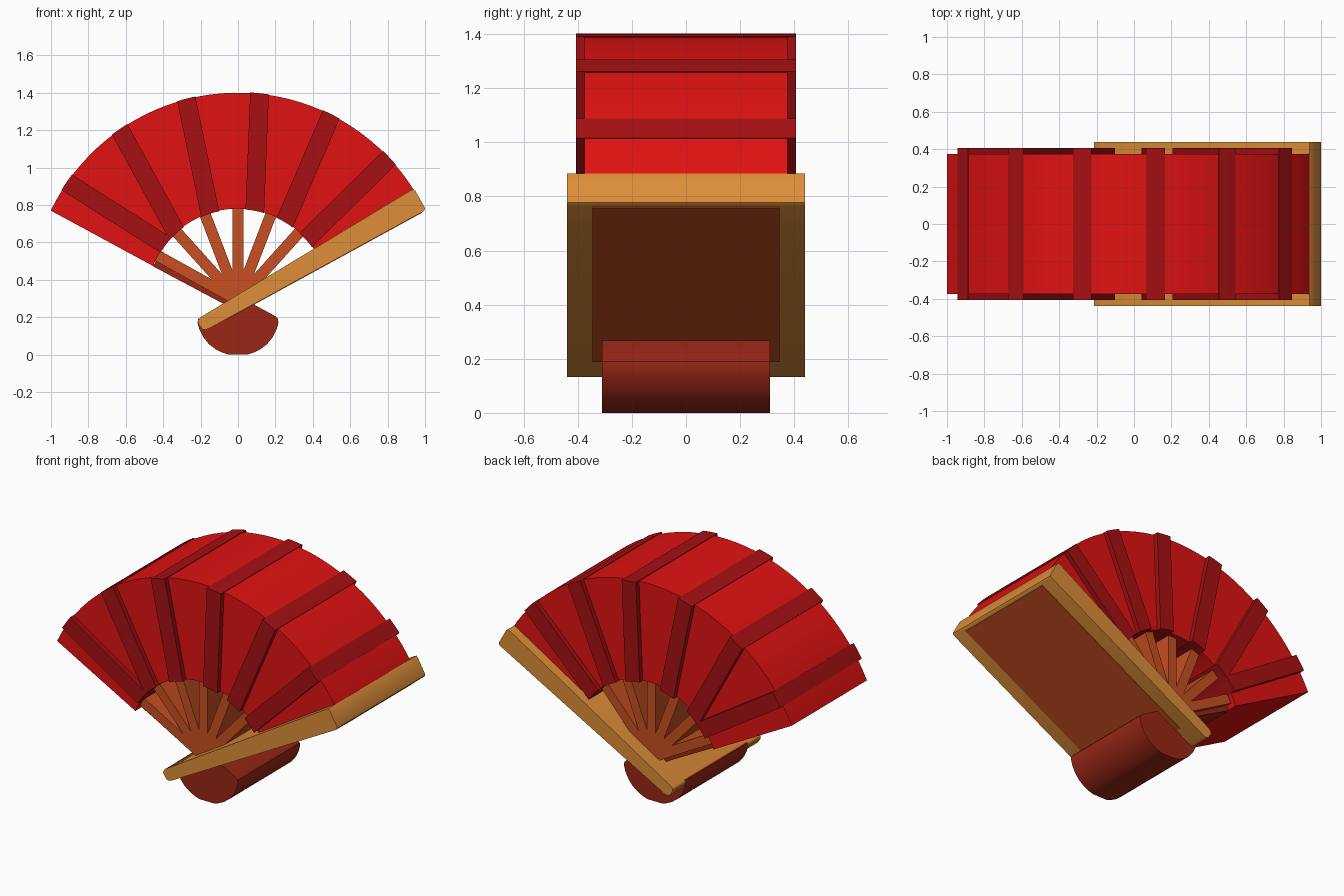
import bpy, bmesh
from math import sin, cos, radians, hypot

if "Cube" in bpy.data.objects:
    bpy.data.objects.remove(bpy.data.objects["Cube"])

CZ = 0.29            # height of the fan's arc centre
R_IN, R_OUT = 0.49, 1.11


def material(name, rgb):
    m = bpy.data.materials.new(name)
    m.diffuse_color = (*rgb, 1)
    m.use_nodes = True
    m.node_tree.nodes["Principled BSDF"].inputs["Base Color"].default_value = m.diffuse_color
    return m


RED = material("red", (0.75, 0.006, 0.006))
DARK_RED = material("dark_red", (0.38, 0.005, 0.006))
TAN = material("tan", (0.73, 0.27, 0.04))
BROWN = material("brown", (0.32, 0.02, 0.008))
ORANGE = material("orange_brown", (0.57, 0.08, 0.015))


def prism(name, profile, half_depth, mat):
    """Extrude a profile of (x, z) points to both sides of y = 0."""
    bm = bmesh.new()
    face = bm.faces.new([bm.verts.new((x, -half_depth, z)) for x, z in profile])
    ext = bmesh.ops.extrude_face_region(bm, geom=[face])
    verts = [v for v in ext["geom"] if isinstance(v, bmesh.types.BMVert)]
    bmesh.ops.translate(bm, verts=verts, vec=(0, 2 * half_depth, 0))
    bmesh.ops.recalc_face_normals(bm, faces=bm.faces)
    mesh = bpy.data.meshes.new(name)
    bm.to_mesh(mesh)
    bm.free()
    mesh.materials.append(mat)
    ob = bpy.data.objects.new(name, mesh)
    bpy.context.collection.objects.link(ob)
    bpy.ops.object.select_all(action='DESELECT')
    ob.select_set(True)
    bpy.context.view_layer.objects.active = ob
    bpy.ops.object.shade_smooth_by_angle(angle=radians(30))
    return ob


def polar(r, deg):
    return r * cos(radians(deg)), CZ + r * sin(radians(deg))


def arc(r, a, b, n=40):
    return [polar(r, a + (b - a) * i / n) for i in range(n + 1)]


# Red fan leaf
prism("fan_leaf", arc(R_OUT, 28, 154.4) + arc(R_IN, 158, 28), 0.375, RED)

# Dark fold strips: outer centre, inner centre
folds = [(-0.917, 0.922, -0.388, 0.586), (-0.633, 1.205, -0.332, 0.655),
         (-0.275, 1.360, -0.147, 0.743), (0.115, 1.393, 0.090, 0.772),
         (0.497, 1.280, 0.249, 0.703), (0.808, 1.050, 0.365, 0.615)]
for i, (ox, oz, ix, iz) in enumerate(folds):
    dx, dz = ox - ix, oz - iz
    length = hypot(dx, dz)
    dx, dz = dx / length, dz / length

    def on_arc(t, r):
        # point of the strip's long line, offset sideways by t, at radius r
        px, pz = ix - dz * t, iz + dx * t - CZ
        b = px * dx + pz * dz
        s = -b + (b * b - px * px - pz * pz + r * r) ** 0.5
        return px + dx * s, pz + dz * s + CZ

    offs = [-0.05, -0.025, 0, 0.025, 0.05]
    prism(f"fold_strip_{i + 1}",
          [on_arc(t, R_OUT + 0.003) for t in offs]
          + [on_arc(t, R_IN - 0.003) for t in reversed(offs)], 0.406, DARK_RED)

# Thin sticks radiating from the pivot
for i, a in enumerate((28, 48, 69, 90, 111, 132, 151)):
    c, s = cos(radians(a)), sin(radians(a))
    prism(f"stick_{i + 1}",
          [(r * c - w * s, CZ + r * s + w * c)
           for r, w in ((-0.02, -0.03), (0.52, -0.03), (0.52, 0.03), (-0.02, 0.03))],
          0.345, ORANGE)

# Left rear bar and rounded handle
prism("rear_bar", [(-0.455, 0.472), (-0.42, 0.535), (0.08, 0.27), (0.0, 0.23)],
      0.31, BROWN)
half = [(0.08, 0.27), (0.2, 0.205), (0.214, 0.19), (0.216, 0.17), (0.207, 0.135),
        (0.185, 0.092), (0.155, 0.055), (0.118, 0.027), (0.08, 0.009), (0.05, 0.0)]
left = [(-x, z) for x, z in reversed(half[2:])]
prism("handle", half + left + [(-0.19, 0.2), (-0.08, 0.26)], 0.31, BROWN)

# Tan guard on the right, tapering to the handle
prism("guard", [(-0.213, 0.185), (-0.2, 0.2), (0.925, 0.879), (0.938, 0.884),
                (0.948, 0.876), (0.998, 0.787), (1.0, 0.777), (0.992, 0.766),
                (-0.155, 0.139), (-0.175, 0.132), (-0.192, 0.136), (-0.215, 0.17)],
      0.439, TAN)

# Brown panel set in the guard's underside
prism("guard_panel", [(-0.06, 0.195), (0.982, 0.765), (0.984, 0.758), (-0.058, 0.188)],
      0.345, ORANGE)
